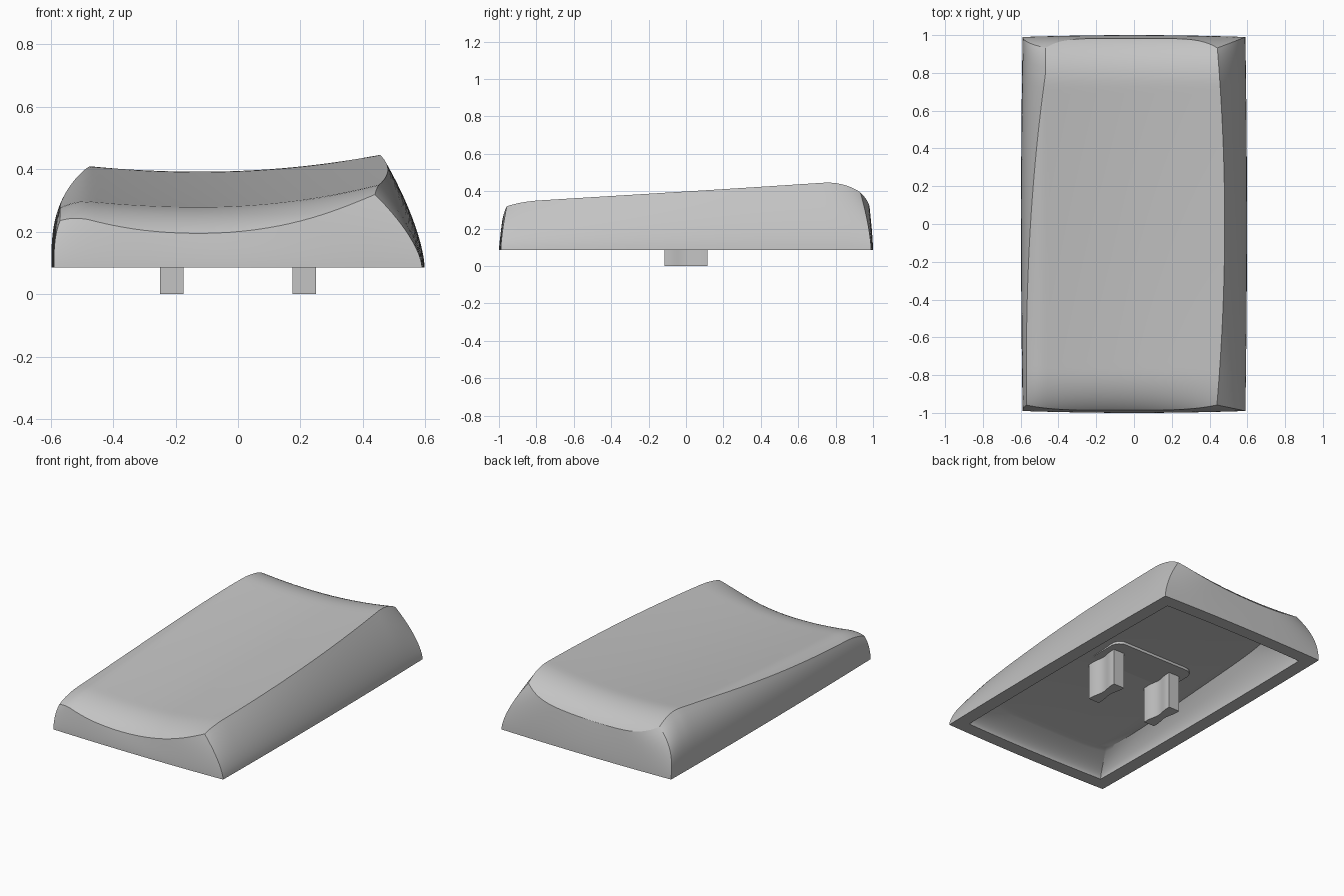
import bpy, bmesh, math

if "Cube" in bpy.data.objects:
    bpy.data.objects.remove(bpy.data.objects["Cube"], do_unlink=True)

BASE_Z = 0.085
NU, NV, NW = 36, 56, 12

grey = bpy.data.materials.new("light_grey")
grey.use_nodes = True
colour = (0.55, 0.55, 0.55, 1)
grey.diffuse_color = colour
grey.node_tree.nodes["Principled BSDF"].inputs["Base Color"].default_value = colour


def finish(bm, name, angle=25):
    bmesh.ops.recalc_face_normals(bm, faces=bm.faces)
    mesh = bpy.data.meshes.new(name)
    bm.to_mesh(mesh)
    bm.free()
    mesh.materials.append(grey)
    obj = bpy.data.objects.new(name, mesh)
    bpy.context.collection.objects.link(obj)
    bpy.ops.object.select_all(action='DESELECT')
    obj.select_set(True)
    bpy.context.view_layer.objects.active = obj
    bpy.ops.object.shade_smooth_by_angle(angle=math.radians(angle))
    return obj


def lerp(a, b, t):
    return a + (b - a) * t


def clamp(t):
    return max(0.0, min(1.0, t))


def roll(t):
    """Drop of a circular roll-off, from 0 at its start to 1."""
    return 1 - math.sqrt(1 - clamp(t) ** 2)


def top_point(u, v):
    """Dished top, u and v run from -1 to 1 across and along the cap."""
    front = -0.986 + 0.028 * u ** 4
    back = 0.982 - 0.05 * u ** 6
    y = lerp(front, back, (v + 1) / 2)
    left = -0.57 + 0.102 * clamp((y + 0.8) / 1.6) ** 2.2
    right = 0.48 - 0.045 * y * y
    x = lerp(left, right, (u + 1) / 2)
    d = x + 0.12
    z = 0.33 + 0.074 * y + 0.012 * y * y
    z += (0.19 - 0.035 * y if d > 0 else 0.14) * d * d
    # the low side turns down towards its edge
    z -= (4 + y) * max(0, -0.47 - x) ** 2
    # rounded roll-off towards the front and the back
    z -= (0.17 - 0.02 * u - 0.08 * u * u) * roll((-0.78 - y) / 0.25)
    z -= 0.25 * roll((y - 0.73) / 0.3)
    return x, y, z


def spread(i, n):
    """Even steps, packed closer at both ends."""
    t = 2 * i / n - 1
    return lerp(t, math.sin(t * math.pi / 2), 0.8)


# Grid positions around the border, as (u, v) pairs
BORDER = ([(i, 0) for i in range(NU)] + [(NU, j) for j in range(NV)]
          + [(i, NV) for i in range(NU, 0, -1)] + [(0, j) for j in range(NV, 0, -1)])
BORDER_UV = [(spread(i, NU), spread(j, NV)) for i, j in BORDER]


def strip(bm, a, b):
    for i in range(len(a)):
        j = (i + 1) % len(a)
        bm.faces.new((a[i], a[j], b[j], b[i]))


def walls(bm, ring, bx, by, left_power, right_power, y_power):
    """Bulging walls from a border ring down to the rim; returns the rim loop."""
    tops = [v.co.copy() for v in ring]
    for k in range(1, NW + 1):
        s = k / NW
        new = []
        for (u, v), p in zip(BORDER_UV, tops):
            hx = 1 - (1 - s) ** lerp(left_power, right_power, (u + 1) / 2)
            hy = 1 - (1 - s) ** y_power
            x = lerp(p.x, bx * u * (1 - 0.014 * v * v), hx)
            y = lerp(p.y, by * v * (1 - 0.01 * u * u), hy)
            new.append(bm.verts.new((x, y, lerp(p.z, BASE_Z, s))))
        strip(bm, ring, new)
        ring = new
    return ring


# Outer skin: dished top with a crisp crease above the walls
bm = bmesh.new()
grid = {}
for i in range(NU + 1):
    for j in range(NV + 1):
        grid[i, j] = bm.verts.new(top_point(spread(i, NU), spread(j, NV)))
for i in range(NU):
    for j in range(NV):
        bm.faces.new((grid[i, j], grid[i + 1, j], grid[i + 1, j + 1], grid[i, j + 1]))
crease = [grid[k] for k in BORDER]
outer = walls(bm, crease, 0.598, 1, 3, 1.55, 1.5)
for a, b in zip(crease, crease[1:] + crease[:1]):
    bm.edges.get((a, b)).smooth = False

# Cavity: flat sloping ceiling, curved inner walls, flat rim
ceiling = []
for u, v in BORDER_UV:
    x = 0.44 * u * (1 - 0.07 * v ** 6)
    y = 0.77 * v * (1 - 0.04 * u ** 6)
    ceiling.append(bm.verts.new((x, y, 0.238 + 0.07 * y)))
bm.faces.new(ceiling)
inner = walls(bm, ceiling, 0.512, 0.917, 1.7, 1.7, 1.7)
strip(bm, outer, inner)
finish(bm, "cap_shell")


def prism(name, outline, z0, z1):
    bm = bmesh.new()
    low = [bm.verts.new((x, y, z0)) for x, y in outline]
    high = [bm.verts.new((x, y, z1)) for x, y in outline]
    strip(bm, low, high)
    bm.faces.new(low)
    bm.faces.new(high)
    return finish(bm, name)


# Rounded pad under the ceiling
pad = []
for q, (sx, sy) in enumerate(((1, 1), (-1, 1), (-1, -1), (1, -1))):
    for k in range(7):
        a = math.radians(90 * q + 15 * k)
        pad.append((sx * 0.23 + 0.06 * math.cos(a), sy * 0.14 + 0.06 * math.sin(a)))
prism("stem_pad", pad, 0.235, 0.265)

# Two waisted stems
for name, cx in (("right_stem", -0.2125), ("left_stem", 0.2125)):
    half = []
    for k in range(17):
        t = k / 8 - 1
        waist = 0.013 * (1 + math.cos(math.pi * clamp(abs(t) / 0.8))) / 2
        half.append((0.038 - waist, 0.115 * t))
    outline = [(cx + x, y) for x, y in half] + [(cx - x, y) for x, y in reversed(half)]
    prism(name, outline, 0, 0.25)
